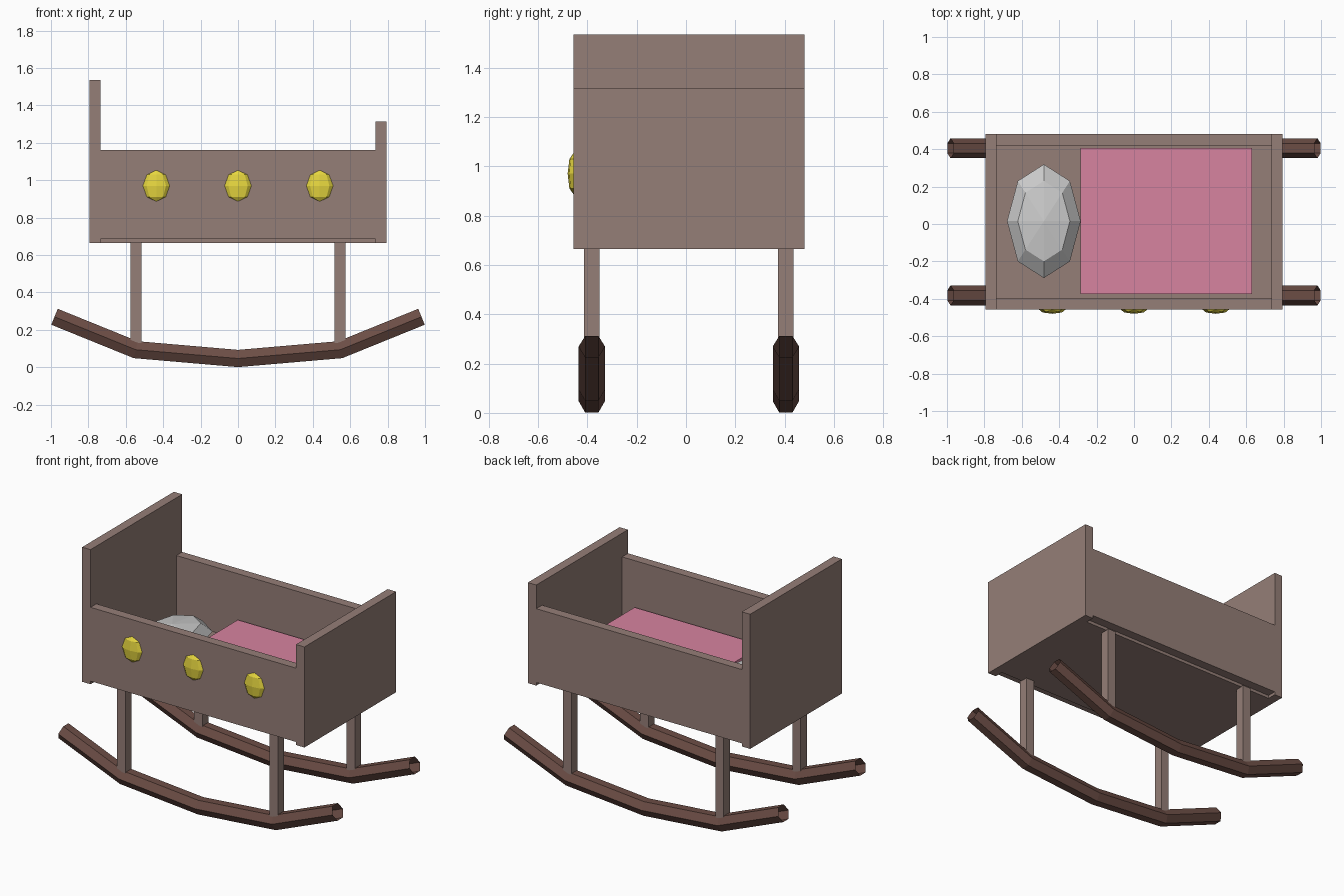
import bpy, bmesh, math
from mathutils import Vector

if "Cube" in bpy.data.objects:
    bpy.data.objects.remove(bpy.data.objects["Cube"])


def material(name, rgb):
    m = bpy.data.materials.new(name)
    m.diffuse_color = (*rgb, 1)
    m.use_nodes = True
    m.node_tree.nodes["Principled BSDF"].inputs["Base Color"].default_value = m.diffuse_color
    return m


WOOD = material("pale_wood", (0.30, 0.21, 0.185))
DARK = material("dark_wood", (0.15, 0.075, 0.06))
PINK = material("pink_cloth", (0.68, 0.23, 0.35))
YELLOW = material("yellow_paint", (0.80, 0.68, 0.05))


def finish(name, bm, mat=None):
    mesh = bpy.data.meshes.new(name)
    bm.to_mesh(mesh)
    bm.free()
    if mat:
        mesh.materials.append(mat)
    ob = bpy.data.objects.new(name, mesh)
    bpy.context.collection.objects.link(ob)
    return ob


def box(name, x, y, z, mat):
    bm = bmesh.new()
    bmesh.ops.create_cube(bm, size=1)
    for v in bm.verts:
        for i, (lo, hi) in enumerate((x, y, z)):
            v.co[i] = lo if v.co[i] < 0 else hi
    return finish(name, bm, mat)


def ball(name, center, radii, mat=None):
    bm = bmesh.new()
    bmesh.ops.create_uvsphere(bm, u_segments=8, v_segments=4, radius=1)
    bmesh.ops.scale(bm, vec=radii, verts=bm.verts)
    bmesh.ops.translate(bm, vec=center, verts=bm.verts)
    return finish(name, bm, mat)


def rocker(name, y, path, r=0.053, sides=6):
    """Open hexagonal tube with mitred joints along a path in the xz plane."""
    pts = [Vector(p) for p in path]
    bm = bmesh.new()
    rings = []
    for i, p in enumerate(pts):
        a = (p - pts[max(i - 1, 0)]).normalized()
        b = (pts[min(i + 1, len(pts) - 1)] - p).normalized()
        t = (a + b).normalized()
        miter = 1 / t.dot(a if i else b)
        n = Vector((-t.y, t.x)) * miter
        ring = []
        for k in range(sides):
            ang = 2 * math.pi * k / sides
            q = p + n * r * math.sin(ang)
            ring.append(bm.verts.new((q.x, y + r * math.cos(ang), q.y)))
        rings.append(ring)
    faces = []
    for r0, r1 in zip(rings, rings[1:]):
        for k in range(sides):
            j = (k + 1) % sides
            faces.append(bm.faces.new((r0[k], r0[j], r1[j], r1[k])))
    # make the tube face outwards
    bm.normal_update()
    c = sum((v.co for v in rings[0] + rings[1]), Vector((0, 0, 0))) / (2 * sides)
    if faces[0].normal.dot(faces[0].calc_center_median() - c) < 0:
        bmesh.ops.reverse_faces(bm, faces=faces)
    return finish(name, bm, DARK)


Y0, Y1, T = -0.457, 0.48, 0.06

# cradle body
box("headboard", (-0.795, -0.735), (Y0, Y1), (0.665, 1.535), WOOD)
box("footboard", (0.735, 0.795), (Y0, Y1), (0.665, 1.315), WOOD)
box("front_panel", (-0.735, 0.735), (Y0, Y0 + T), (0.685, 1.162), WOOD)
box("back_panel", (-0.735, 0.735), (Y1 - T, Y1), (0.685, 1.162), WOOD)
box("floor", (-0.735, 0.735), (Y0 + T, Y1 - T), (0.665, 0.74), WOOD)

# bedding
box("blanket", (-0.285, 0.63), (-0.375, 0.405), (0.74, 0.872), PINK)
ball("pillow", (-0.482, 0.015, 0.85), (0.197, 0.304, 0.092))

# knobs on the front panel
for i, x in enumerate((-0.437, 0, 0.437)):
    ball(f"knob_{i + 1}", (x, -0.456, 0.97), (0.073, 0.024, 0.084), YELLOW)

# legs and rockers
PATH = [(-0.981, 0.27), (-0.547, 0.094), (0, 0.047), (0.547, 0.094), (0.981, 0.27)]
for side, y in (("front", -0.382), ("back", 0.405)):
    for end, x in (("left", -0.545), ("right", 0.545)):
        box(f"{side}_{end}_leg", (x - 0.03, x + 0.03), (y - 0.031, y + 0.031), (0.1, 0.67), WOOD)
    rocker(f"{side}_rocker", y, PATH)
